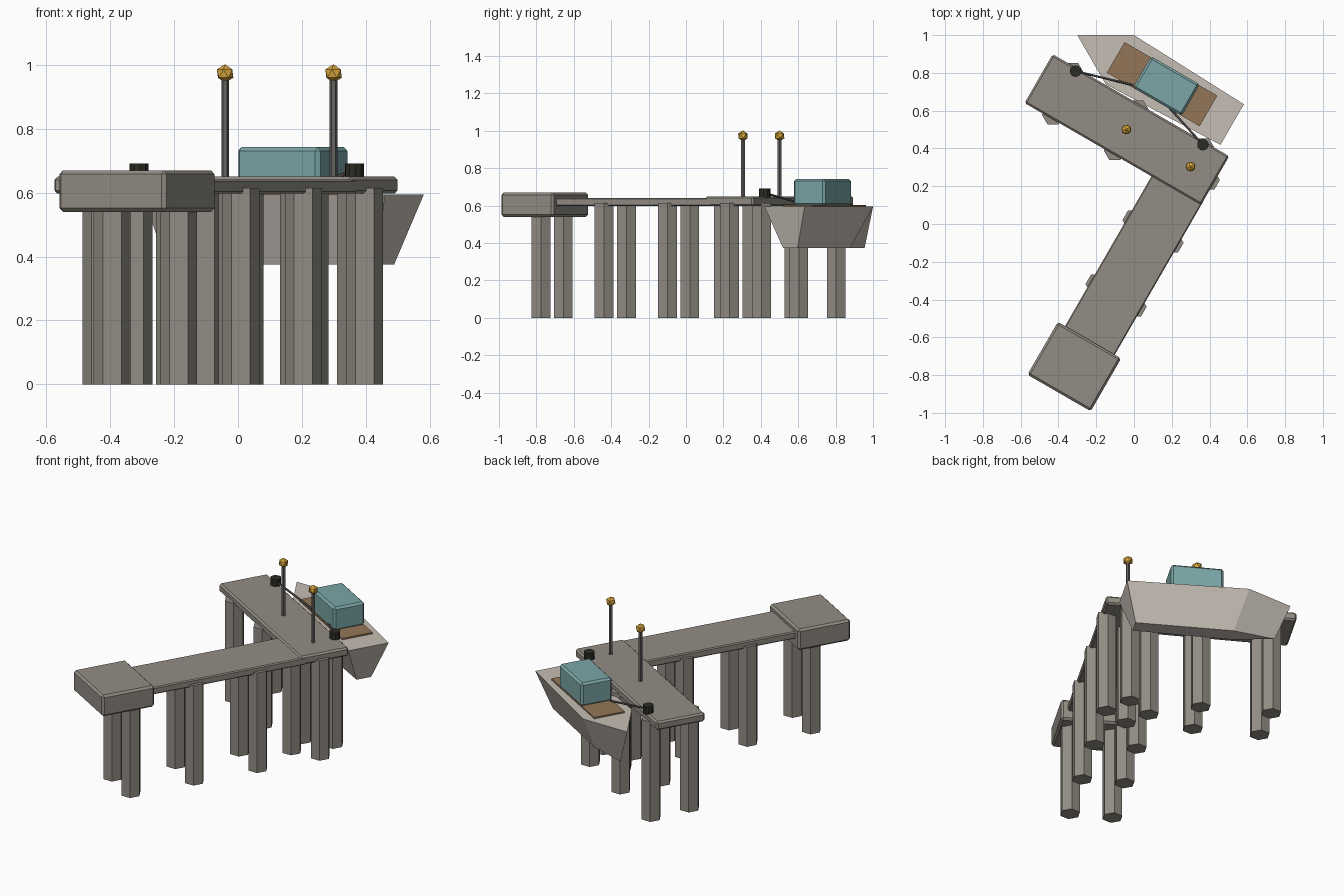
import bpy, bmesh, math
from mathutils import Matrix, Vector

if "Cube" in bpy.data.objects:
    bpy.data.objects.remove(bpy.data.objects["Cube"])

ROT = Matrix.Rotation(math.radians(-30), 4, 'Z')   # whole pier is turned 30 degrees


def mat(name, rgb):
    m = bpy.data.materials.new(name)
    m.diffuse_color = (*rgb, 1)
    m.use_nodes = True
    m.node_tree.nodes["Principled BSDF"].inputs["Base Color"].default_value = m.diffuse_color
    return m


CONCRETE = mat("concrete", (0.29, 0.265, 0.23))
HULL = mat("hull_grey", (0.56, 0.51, 0.46))
TEAL = mat("cabin_teal", (0.20, 0.38, 0.385))
WOOD = mat("deck_brown", (0.29, 0.18, 0.095))
IRON = mat("black_iron", (0.025, 0.025, 0.018))
GOLD = mat("lamp_gold", (0.68, 0.38, 0.045))
STEEL = mat("post_grey", (0.13, 0.125, 0.12))


def finish(name, bm, material):
    bmesh.ops.recalc_face_normals(bm, faces=bm.faces)
    me = bpy.data.meshes.new(name)
    bm.to_mesh(me)
    bm.free()
    me.materials.append(material)
    ob = bpy.data.objects.new(name, me)
    ob.matrix_world = ROT
    bpy.context.collection.objects.link(ob)
    return ob


def box(name, x0, x1, y0, y1, z0, z1, material, bevel=0):
    bm = bmesh.new()
    m = Matrix.LocRotScale(Vector(((x0 + x1) / 2, (y0 + y1) / 2, (z0 + z1) / 2)), None,
                           Vector((x1 - x0, y1 - y0, z1 - z0)))
    bmesh.ops.create_cube(bm, size=1, matrix=m)
    ob = finish(name, bm, material)
    if bevel:
        b = ob.modifiers.new("chamfer", 'BEVEL')
        b.width, b.segments = bevel, 1
    return ob


def loft(name, lower, upper, material):
    """Closed solid between two rings of equal length."""
    bm = bmesh.new()
    a = [bm.verts.new(p) for p in lower]
    b = [bm.verts.new(p) for p in upper]
    n = len(a)
    for i in range(n):
        j = (i + 1) % n
        bm.faces.new((a[i], a[j], b[j], b[i]))
    bm.faces.new(a)
    bm.faces.new(b)
    return finish(name, bm, material)


def rod(name, p, q, r, sides, material):
    p, q = Vector(p), Vector(q)
    turn = Vector((0, 0, 1)).rotation_difference(q - p)
    ring = []
    for i in range(sides):
        t = math.pi / 2 + 2 * math.pi * i / sides
        ring.append(turn @ Vector((r * math.cos(t), r * math.sin(t), 0)))
    return loft(name, [p + v for v in ring], [q + v for v in ring], material)


# Slabs
box("shore_block", -0.09, 0.297, -0.973, -0.65, 0.54, 0.67, CONCRETE, 0.012)
box("walkway", -0.046, 0.258, -0.68, 0.30, 0.597, 0.641, CONCRETE, 0.006)
box("pier_head", -0.822, 0.257, 0.265, 0.563, 0.597, 0.65, CONCRETE, 0.01)

# Hexagonal piles
for y in (-0.765, -0.375, 0.016, 0.40):
    for x in (-0.013, 0.227):
        rod("walkway_pile", (x, y, 0), (x, y, 0.615), 0.058, 6, CONCRETE)
for y, spread in ((0.286, 0.378), (0.533, 0.40)):
    for k in (-1, 0, 1):
        x = -0.283 + k * spread
        rod("head_pile", (x, y, 0), (x, y, 0.615), 0.058, 6, CONCRETE)

# Lamps
for x in (-0.285, 0.107):
    rod("lamp_post", (x, 0.413, 0.64), (x, 0.413, 0.96), 0.012, 6, STEEL)
    bm = bmesh.new()
    bmesh.ops.create_icosphere(bm, subdivisions=1, radius=0.029,
                               matrix=Matrix.Translation((x, 0.413, 0.973)))
    finish("lamp_globe", bm, GOLD)

# Bollards and mooring ropes
for x, end in ((-0.673, -0.37), (0.106, -0.172)):
    rod("bollard", (x, 0.546, 0.645), (x, 0.546, 0.692), 0.031, 10, IRON)
    rod("mooring_rope", (x, 0.546, 0.668), (end, 0.635, 0.606), 0.006, 6, STEEL)


# Boat hull: bow point, shoulders, transom
def hull_ring(bow, shoulder, sw, stern, tw, z, cy=0.716):
    return [(bow, cy, z), (shoulder, cy - sw, z), (stern, cy - tw, z),
            (stern, cy + tw, z), (shoulder, cy + sw, z)]


loft("boat_hull", hull_ring(-0.67, -0.43, 0.05, 0.125, 0.045, 0.375),
     hull_ring(-0.76, -0.50, 0.15, 0.187, 0.124, 0.595), HULL)
box("boat_deck", -0.525, 0.042, 0.622, 0.809, 0.59, 0.604, WOOD)
box("boat_cabin", -0.365, -0.068, 0.622, 0.814, 0.60, 0.743, TEAL, 0.012)
